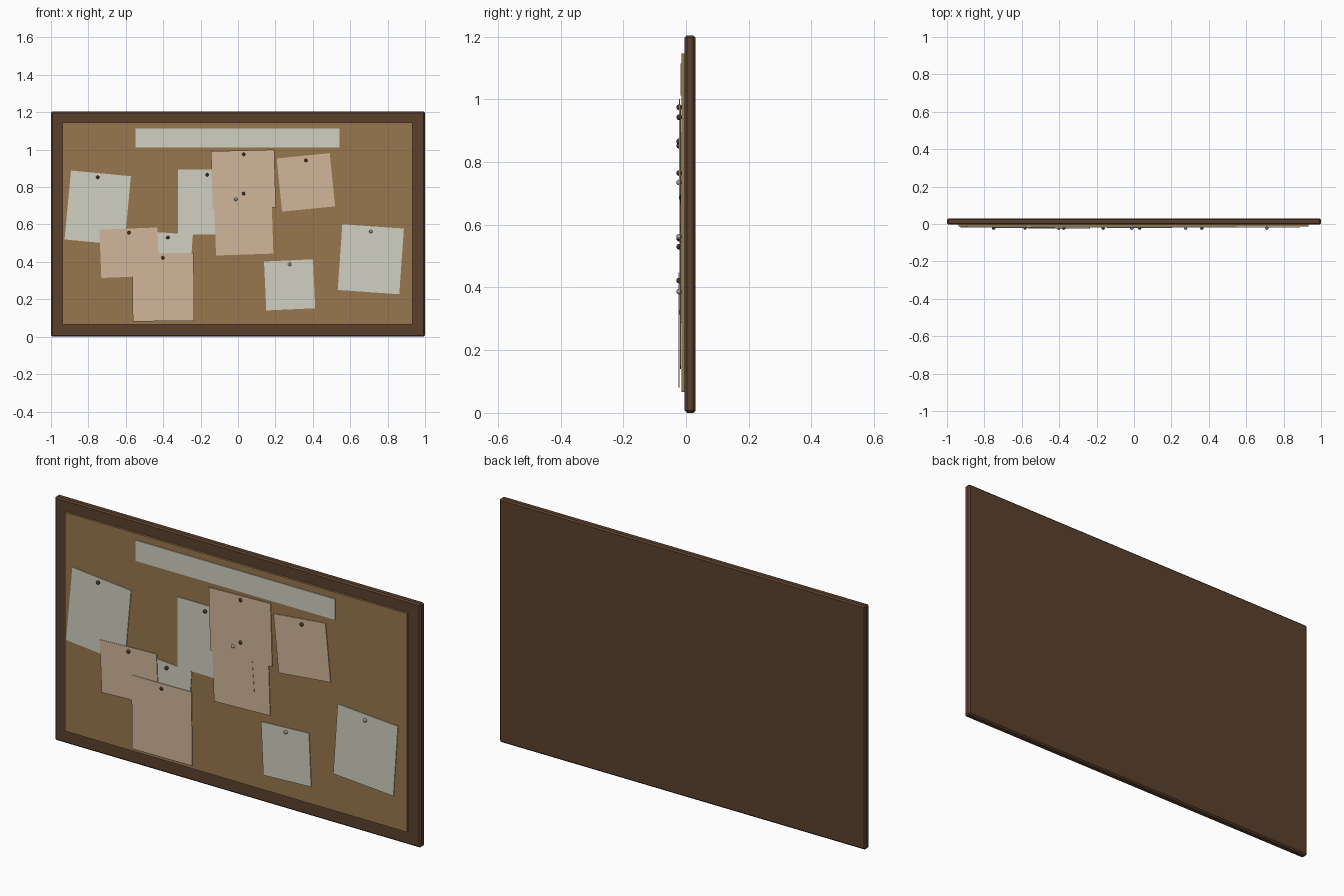
import bpy, math

if "Cube" in bpy.data.objects:
    bpy.data.objects.remove(bpy.data.objects["Cube"])


def material(name, rgb):
    m = bpy.data.materials.new(name)
    m.diffuse_color = (*rgb, 1)
    m.use_nodes = True
    m.node_tree.nodes["Principled BSDF"].inputs["Base Color"].default_value = m.diffuse_color
    return m


WOOD = material("dark_wood", (0.105, 0.052, 0.027))
CORK = material("cork", (0.315, 0.185, 0.078))
WHITE = material("white_paper", (0.63, 0.63, 0.54))
TAN = material("tan_paper", (0.64, 0.47, 0.325))
DARK = material("dark_pin", (0.06, 0.035, 0.025))
GREY = material("grey_pin", (0.33, 0.32, 0.29))


def slab(name, x, z, w, h, y_front, y_back, mat, tilt=0, bevel=0):
    """Upright plate centred on (x, z), tilted counter-clockwise in degrees."""
    bpy.ops.mesh.primitive_cube_add(size=1, location=(x, (y_front + y_back) / 2, z))
    ob = bpy.context.object
    ob.name = name
    ob.scale = (w, y_back - y_front, h)
    bpy.ops.object.transform_apply(location=False, rotation=False, scale=True)
    ob.rotation_euler.y = -math.radians(tilt)
    ob.data.materials.append(mat)
    if bevel:
        mod = ob.modifiers.new("edge", 'BEVEL')
        mod.width = bevel
        mod.segments = 1
    return ob


def pin(name, x, z, mat):
    bpy.ops.mesh.primitive_uv_sphere_add(segments=12, ring_count=8, radius=0.009,
                                         location=(x, -0.022, z))
    ob = bpy.context.object
    ob.name = name
    ob.data.materials.append(mat)
    bpy.ops.object.shade_smooth_by_angle()


# Backing frame and raised cork panel
slab("frame", 0, 0.602, 2.0, 1.204, -0.004, 0.03, WOOD, bevel=0.007)
slab("cork_panel", -0.002, 0.606, 1.87, 1.08, -0.014, 0.0, CORK)

# Header strip
slab("header_strip", -0.002, 1.063, 1.09, 0.102, -0.018, -0.0135, WHITE)

# Pinned sheets: x, z, width, height, tilt, front y, colour
sheets = [
    (-0.750, 0.689, 0.322, 0.370, -5.3, -0.018, WHITE),
    (-0.165, 0.721, 0.310, 0.348, 0.0, -0.017, WHITE),
    (0.710, 0.414, 0.330, 0.352, -4.0, -0.019, WHITE),
    (0.276, 0.277, 0.262, 0.262, 2.6, -0.019, WHITE),
    (-0.380, 0.425, 0.260, 0.260, -4.0, -0.017, WHITE),
    (-0.581, 0.449, 0.310, 0.258, 2.3, -0.0205, TAN),
    (-0.400, 0.265, 0.328, 0.364, 0.5, -0.0235, TAN),
    (0.363, 0.825, 0.285, 0.286, 5.7, -0.019, TAN),
    (0.030, 0.614, 0.307, 0.350, 1.9, -0.0195, TAN),
    (-0.005, 0.645, 0.200, 0.235, 4.5, -0.021, TAN),
    (0.029, 0.841, 0.338, 0.310, 1.6, -0.0225, TAN),
]
for i, (x, z, w, h, tilt, y, mat) in enumerate(sheets):
    slab(f"sheet_{i + 1}", x, z, w, h, y, y + 0.0035, mat, tilt)

# Push pins
dark = [(-0.75, 0.852), (-0.165, 0.866), (0.03, 0.975), (0.03, 0.765), (0.363, 0.943),
        (-0.583, 0.556), (-0.375, 0.530), (-0.402, 0.422)]
grey = [(-0.012, 0.735), (0.710, 0.562), (0.276, 0.387)]
for i, (x, z) in enumerate(dark):
    pin(f"dark_pin_{i + 1}", x, z, DARK)
for i, (x, z) in enumerate(grey):
    pin(f"grey_pin_{i + 1}", x, z, GREY)
